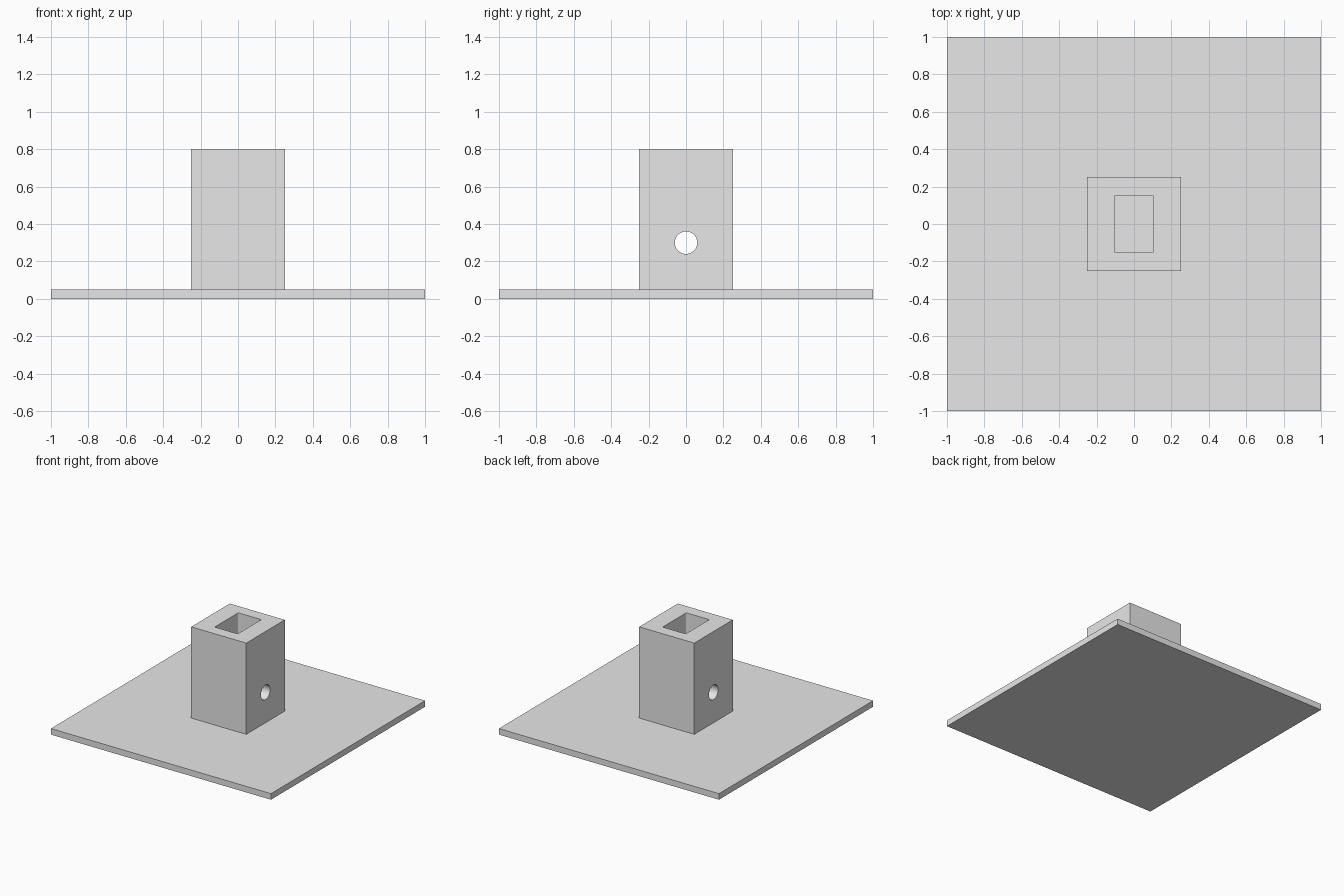
import bpy
import bmesh
import math
from mathutils import Matrix, Vector

cube = bpy.data.objects.get("Cube")
if cube:
    bpy.data.objects.remove(cube, do_unlink=True)

# Single light grey material
grey = bpy.data.materials.new("light_grey")
grey.use_nodes = True
colour = (0.8, 0.8, 0.8, 1)
grey.diffuse_color = colour
grey.node_tree.nodes["Principled BSDF"].inputs["Base Color"].default_value = colour

PLATE_TOP = 0.05
POST_TOP = 0.8


def add_object(name, bm):
    mesh = bpy.data.meshes.new(name)
    bm.to_mesh(mesh)
    bm.free()
    mesh.materials.append(grey)
    obj = bpy.data.objects.new(name, mesh)
    bpy.context.collection.objects.link(obj)
    return obj


def box(name, width, depth, bottom, top, corner=0):
    bm = bmesh.new()
    bmesh.ops.create_cube(bm, size=1)
    bmesh.ops.scale(bm, vec=(width, depth, top - bottom), verts=bm.verts)
    bmesh.ops.translate(bm, vec=(0, 0, (bottom + top) / 2), verts=bm.verts)
    if corner:
        upright = [e for e in bm.edges
                   if abs((e.verts[0].co - e.verts[1].co).normalized().z) > 0.9]
        bmesh.ops.bevel(bm, geom=upright, offset=corner, segments=4,
                        profile=0.5, affect='EDGES')
    return add_object(name, bm)


def cut(target, cutter):
    cutter.hide_render = True
    cutter.hide_viewport = True
    mod = target.modifiers.new(cutter.name, 'BOOLEAN')
    mod.operation = 'DIFFERENCE'
    mod.solver = 'EXACT'
    mod.object = cutter


# Base plate and square post
base_plate = box("base_plate", 2, 2, 0, PLATE_TOP)
post = box("post", 0.5, 0.5, PLATE_TOP, POST_TOP)

# Rectangular socket running down the post
socket = box("socket_cutter", 0.21, 0.306, PLATE_TOP - 0.02, POST_TOP + 0.1, 0.01)

# Round pin hole through both side walls
bm = bmesh.new()
bmesh.ops.create_cone(bm, cap_ends=True, segments=48, radius1=0.06, radius2=0.06,
                      depth=0.8,
                      matrix=Matrix.Translation(Vector((0, 0, 0.3)))
                      @ Matrix.Rotation(math.pi / 2, 4, 'Y'))
pin_hole = add_object("pin_hole_cutter", bm)

cut(post, socket)
cut(post, pin_hole)

# Apply the cuts, drop the cutters and smooth the round hole walls
bpy.context.view_layer.update()
graph = bpy.context.evaluated_depsgraph_get()
finished = bpy.data.meshes.new_from_object(post.evaluated_get(graph))
post.modifiers.clear()
post.data = finished
for helper in (socket, pin_hole):
    bpy.data.objects.remove(helper, do_unlink=True)

bpy.ops.object.select_all(action='DESELECT')
post.select_set(True)
bpy.context.view_layer.objects.active = post
bpy.ops.object.shade_smooth_by_angle(angle=math.radians(30))
